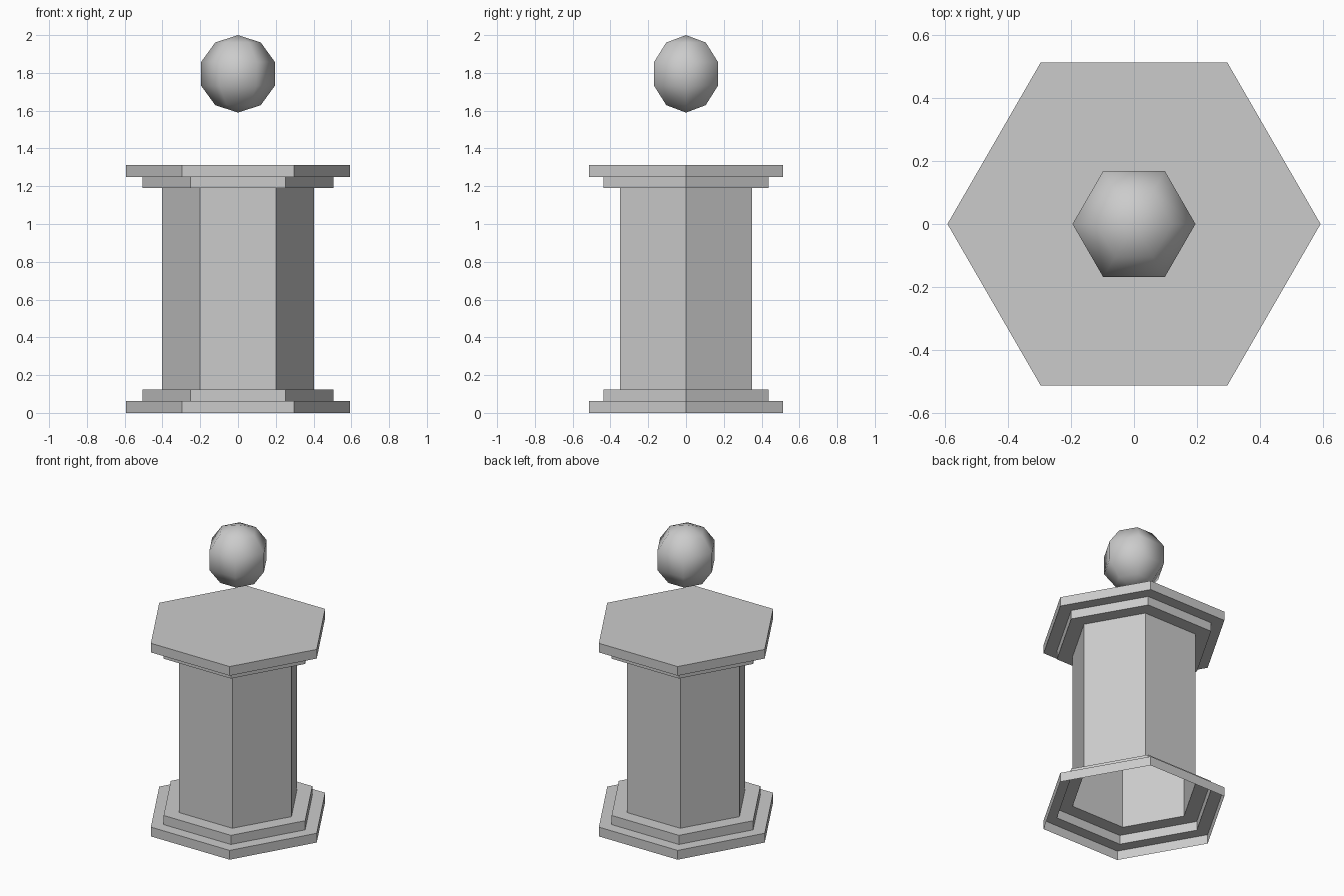
import bpy, bmesh
from math import sin, cos, pi

if "Cube" in bpy.data.objects:
    bpy.data.objects.remove(bpy.data.objects["Cube"])

SIDES = 6


def lathe(name, profile, smooth=False):
    """Turn (radius, z) points, listed bottom to top, into a six-sided shell."""
    bm = bmesh.new()
    rings = []
    for r, z in profile:
        n = 1 if r == 0 else SIDES
        rings.append([bm.verts.new((r * cos(2 * pi * i / SIDES),
                                    r * sin(2 * pi * i / SIDES), z))
                      for i in range(n)])
    for a, b in zip(rings, rings[1:]):
        for i in range(SIDES):
            j = (i + 1) % SIDES
            if len(a) == 1:
                bm.faces.new((a[0], b[j], b[i]))
            elif len(b) == 1:
                bm.faces.new((a[i], a[j], b[0]))
            else:
                bm.faces.new((a[i], a[j], b[j], b[i]))
    # flat lid when the profile does not end in a point
    if len(rings[-1]) > 1:
        bm.faces.new(rings[-1])
    for f in bm.faces:
        f.smooth = smooth
    mesh = bpy.data.meshes.new(name)
    bm.to_mesh(mesh)
    bm.free()
    obj = bpy.data.objects.new(name, mesh)
    bpy.context.collection.objects.link(obj)
    return obj


# Stepped pedestal: hollow shell, open underneath, closed on top
WIDE, STEP, SHAFT = 0.592, 0.505, 0.402
lathe("pedestal", [
    (WIDE, 0), (WIDE, 0.063), (STEP, 0.063), (STEP, 0.125), (SHAFT, 0.125),
    (SHAFT, 1.19), (STEP, 1.19), (STEP, 1.25), (WIDE, 1.25), (WIDE, 1.312)])

# Floating low-poly orb, smooth shaded
R, BANDS = 0.205, 5
orb = [(0 if k in (0, BANDS) else R * sin(pi * k / BANDS),
        2 - R - R * cos(pi * k / BANDS)) for k in range(BANDS + 1)]
lathe("floating_orb", orb, smooth=True)
